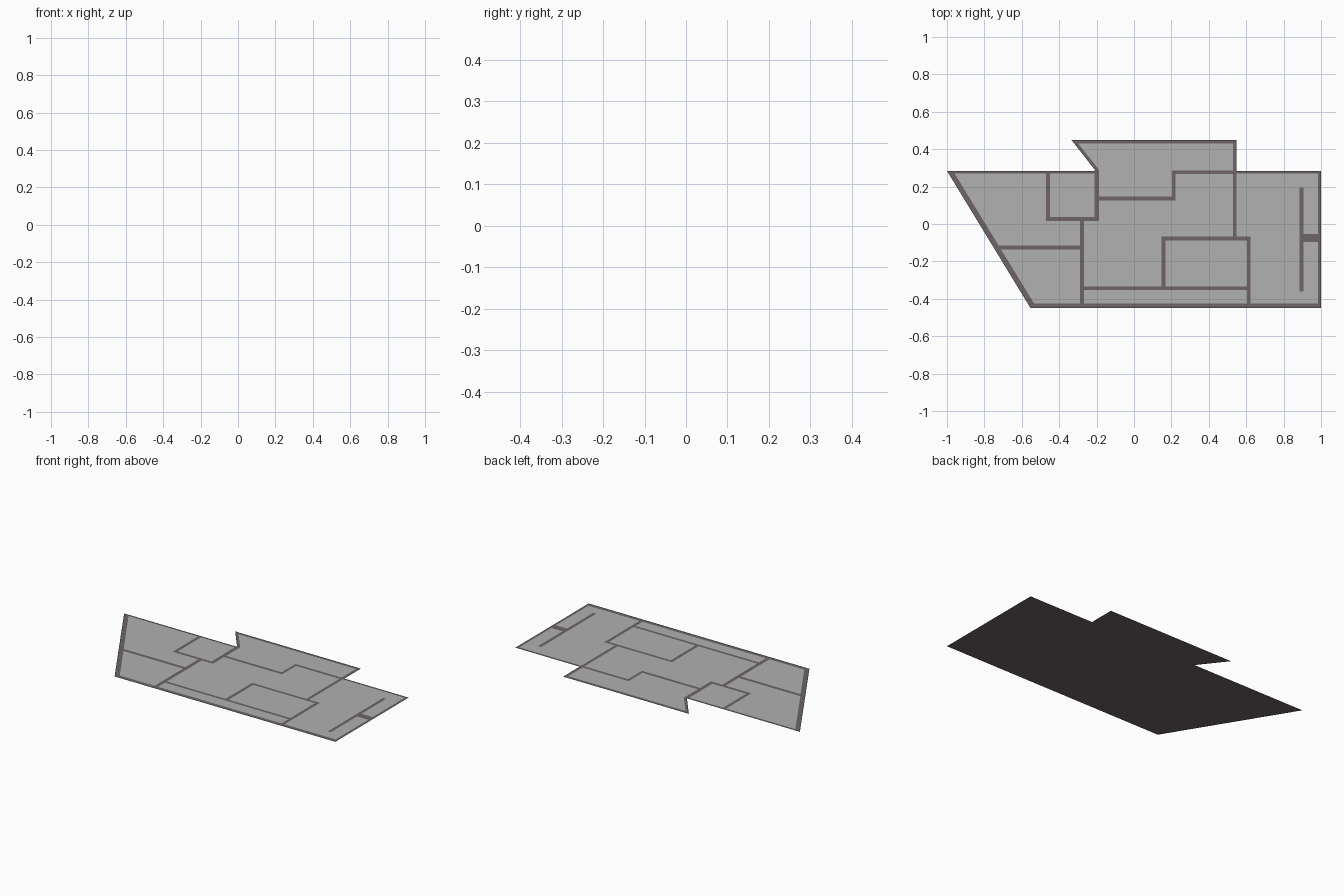
import bpy

if "Cube" in bpy.data.objects:
    bpy.data.objects.remove(bpy.data.objects["Cube"])

def material(name, rgb):
    m = bpy.data.materials.new(name)
    m.diffuse_color = (*rgb, 1)
    m.use_nodes = True
    m.node_tree.nodes["Principled BSDF"].inputs["Base Color"].default_value = m.diffuse_color
    return m

def flat_part(name, polys, z, mat, flip=False):
    """Paper-thin part made of flat polygons at height z."""
    verts, faces = [], []
    for poly in polys:
        pts = list(reversed(poly)) if flip else poly
        faces.append(range(len(verts), len(verts) + len(pts)))
        verts += [(x, y, z) for x, y in pts]
    mesh = bpy.data.meshes.new(name)
    mesh.from_pydata(verts, [], [list(f) for f in faces])
    mesh.materials.append(mat)
    ob = bpy.data.objects.new(name, mesh)
    bpy.context.collection.objects.link(ob)
    return ob

def rect(x0, x1, y0, y1):
    return [(x0, y0), (x1, y0), (x1, y1), (x0, y1)]

dark = material("wall_brown", (0.155, 0.127, 0.135))
grey = material("floor_grey", (0.44, 0.44, 0.44))

# Plan outline, counter-clockwise
outline = [(-1, .284), (-.553, -.45), (1, -.45), (1, .284), (.548, .284),
           (.548, .45), (-.335, .45), (-.205, .284)]
flat_part("underside", [outline], 0.0, dark, flip=True)
flat_part("floor", [outline], 0.0005, grey)

# Outer walls, including the two slanted ones
flat_part("outer_walls", [
    rect(-.99, -.19, .270, .284),
    rect(-.32, .548, .430, .450),
    rect(.548, 1, .270, .284),
    rect(.984, 1, -.45, .284),
    rect(-.553, 1, -.45, -.424),
    [(-1, .284), (-.553, -.45), (-.535, -.424), (-.962, .275), (-.962, .284)],
    [(-.335, .45), (-.205, .284), (-.187, .29), (-.298, .43), (-.298, .45)],
], 0.001, dark)

# Inner partitions
flat_part("inner_walls", [
    rect(.528, .548, -.078, .450),
    rect(.206, .548, .266, .286),
    rect(-.471, -.450, .016, .284),
    rect(-.471, -.187, .016, .037),
    rect(-.212, -.187, .016, .290),
    rect(-.190, .222, .126, .147),
    rect(.204, .222, .126, .286),
    rect(-.290, -.266, -.43, .017),
    rect(-.737, -.280, -.137, -.114),
    rect(.147, .168, -.345, -.068),
    rect(.147, .624, -.087, -.068),
    rect(.603, .624, -.43, -.068),
    rect(-.270, .610, -.354, -.335),
    rect(.884, .905, -.360, .195),
    rect(.900, .990, -.097, -.053),
], 0.001, dark)
